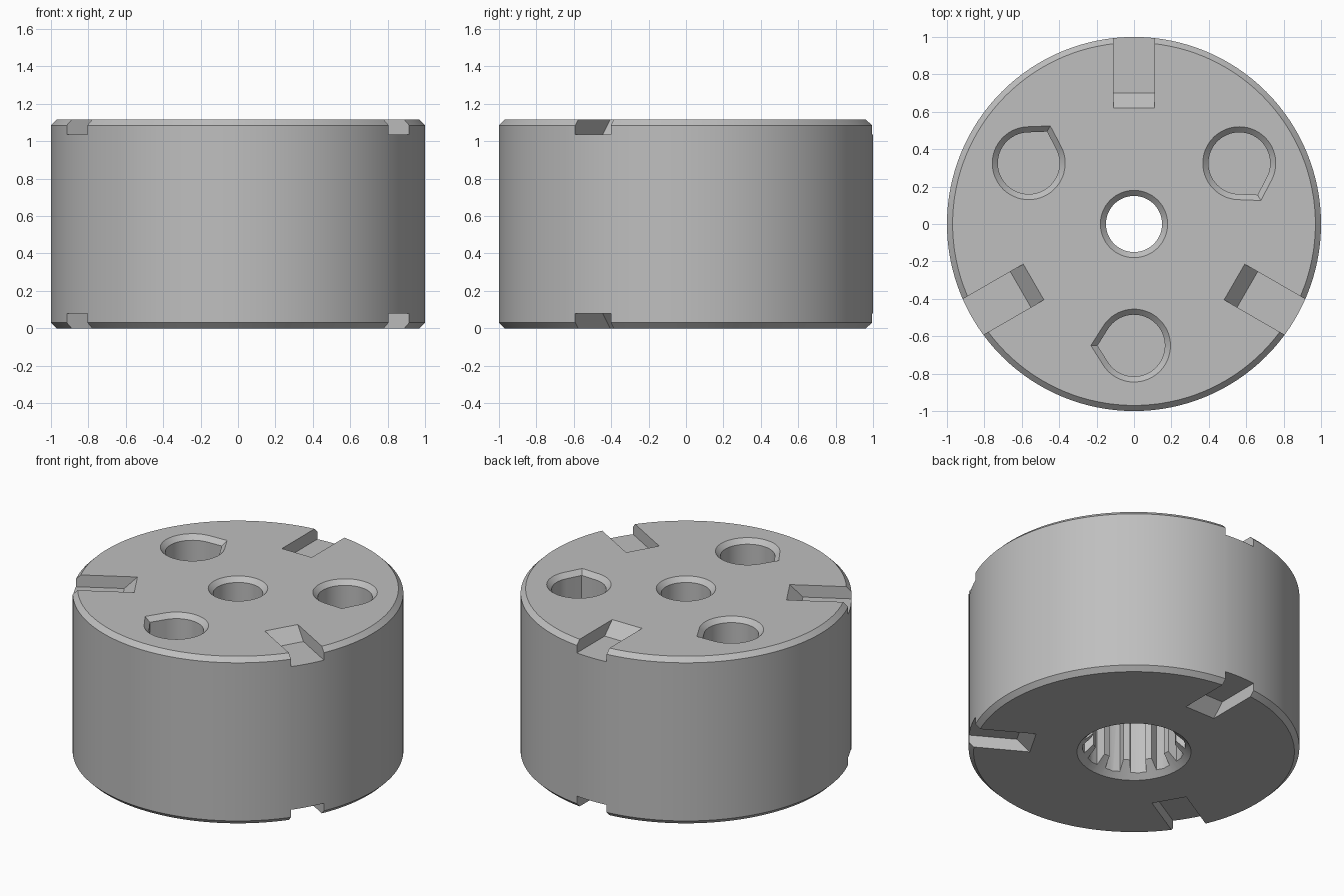
import bpy, bmesh
from math import cos, sin, tau, radians, acos

H = 1.115      # overall height
CH = 0.03      # edge chamfer

cube = bpy.data.objects.get("Cube")
if cube:
    bpy.data.objects.remove(cube, do_unlink=True)

steel = bpy.data.materials.new("plain grey steel")
steel.use_nodes = True
grey = (0.52, 0.52, 0.52, 1)
steel.diffuse_color = grey
steel.node_tree.nodes["Principled BSDF"].inputs["Base Color"].default_value = grey


def polar(r, a):
    return (r * cos(a), r * sin(a))


def circle(r, n=96):
    return [polar(r, tau * i / n) for i in range(n)]


def loft(name, rings):
    """Closed solid through rings of equal point count, each a list of xyz."""
    bm = bmesh.new()
    loops = [[bm.verts.new(p) for p in ring] for ring in rings]
    n = len(loops[0])
    for a, b in zip(loops, loops[1:]):
        for i in range(n):
            j = (i + 1) % n
            bm.faces.new((a[i], a[j], b[j], b[i]))
    bm.faces.new(loops[0][::-1])
    bm.faces.new(loops[-1])
    bmesh.ops.recalc_face_normals(bm, faces=bm.faces)
    mesh = bpy.data.meshes.new(name)
    bm.to_mesh(mesh)
    bm.free()
    ob = bpy.data.objects.new(name, mesh)
    bpy.context.collection.objects.link(ob)
    return ob


def at_z(outline, z, scale=1):
    return [(x * scale, y * scale, z) for x, y in outline]


def lathe(name, profile, n=96):
    return loft(name, [at_z(circle(r, n), z) for r, z in profile])


# Chamfered drum
body = lathe("slotted_drum", [(1 - CH, 0), (1, CH), (1, H - CH), (1 - CH, H)], 128)

# Central through bore with a countersunk top, and the wide bottom countersink
cutters = [
    lathe("bore_cutter", [(0.15, -0.1), (0.15, H - CH), (0.20, H + 0.02)], 64),
    lathe("bottom_countersink_cutter", [(0.365, -0.02), (0.20, 0.145)], 64),
]

# Splined socket opening downwards: grooves between twelve narrow teeth
spline = []
for k in range(12):
    mid = radians(15 + 30 * k)
    spline += [polar(0.255, mid - radians(10.5)), polar(0.31, mid - radians(9)),
               polar(0.313, mid), polar(0.31, mid + radians(9)),
               polar(0.255, mid + radians(10.5))]
cutters.append(loft("spline_cutter", [at_z(spline, -0.1), at_z(spline, 0.75)]))

# Teardrop pockets with chamfered rims
R, TIP = 0.165, 0.195
tangent = acos(R / TIP)
arc = [polar(R, tangent + (tau - 2 * tangent) * i / 48) for i in range(49)]
teardrop = [(TIP, 0)] + arc
for deg in (30, 150, 270):
    ob = loft("pocket_cutter", [at_z(teardrop, 0.5), at_z(teardrop, H - CH),
                                at_z(teardrop, H + 0.02, (R + 0.05) / R)])
    ob.location = (*polar(0.65, radians(deg)), 0)
    ob.rotation_euler.z = radians(deg - 90)
    cutters.append(ob)

# Rim slots with sloping inner ends, on both faces
side = [(0.70, H - 0.08), (1.2, H - 0.08), (1.2, H + 0.08), (0.54, H + 0.08)]
for deg in (90, 210, 330):
    for flip in (False, True):
        prof = [(r, H - z if flip else z) for r, z in side]
        ob = loft("slot_cutter", [[(r, y, z) for r, z in prof] for y in (-0.11, 0.11)])
        ob.rotation_euler.z = radians(deg)
        cutters.append(ob)

# Cut everything out, then bake the result and drop the cutters
for c in cutters:
    c.hide_render = True
    mod = body.modifiers.new(c.name, "BOOLEAN")
    mod.operation = "DIFFERENCE"
    mod.solver = "EXACT"
    mod.object = c
bpy.context.view_layer.update()
baked = bpy.data.meshes.new_from_object(
    body.evaluated_get(bpy.context.evaluated_depsgraph_get()))
body.modifiers.clear()
body.data = baked
for c in cutters:
    bpy.data.objects.remove(c, do_unlink=True)

baked.materials.clear()
baked.materials.append(steel)
for f in baked.polygons:
    f.material_index = 0

# Smooth round walls, crisp edges
bpy.ops.object.select_all(action="DESELECT")
body.select_set(True)
bpy.context.view_layer.objects.active = body
bpy.ops.object.shade_smooth_by_angle(angle=radians(20))
